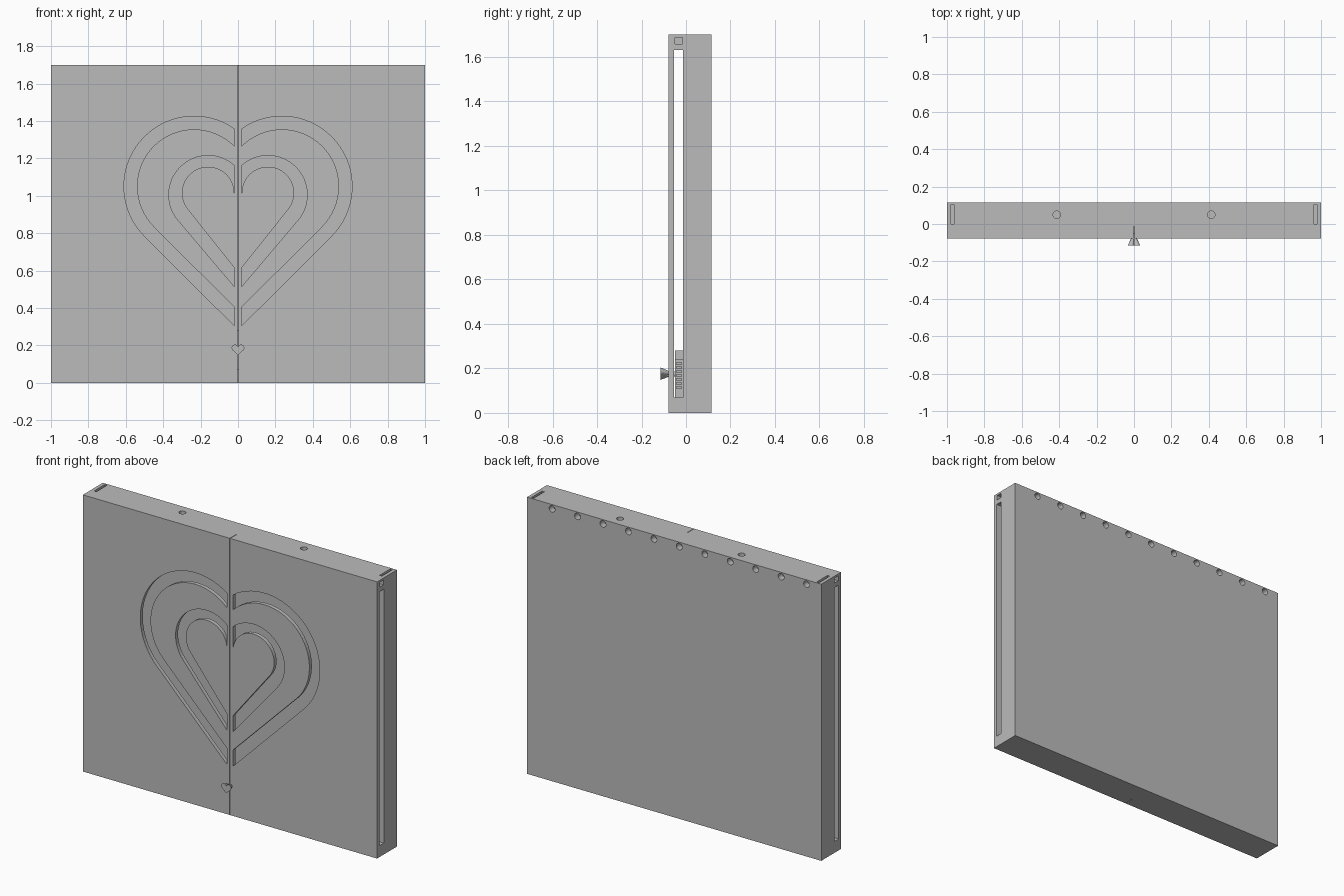
import bpy, bmesh, math
from mathutils import Vector

if "Cube" in bpy.data.objects:
    bpy.data.objects.remove(bpy.data.objects["Cube"])

grey = bpy.data.materials.new("plain grey")
grey.diffuse_color = (0.5, 0.5, 0.5, 1)
grey.use_nodes = True
grey.node_tree.nodes["Principled BSDF"].inputs["Base Color"].default_value = grey.diffuse_color
FRONT, BACK, TOP = -0.078, 0.115, 1.70


def finish(name, bm):
    bmesh.ops.recalc_face_normals(bm, faces=bm.faces)
    me = bpy.data.meshes.new(name)
    bm.to_mesh(me)
    bm.free()
    me.materials.append(grey)
    ob = bpy.data.objects.new(name, me)
    bpy.context.collection.objects.link(ob)
    return ob


def box(name, x0, x1, y0, y1, z0, z1):
    bm = bmesh.new()
    bmesh.ops.create_cube(bm, size=1)
    for v in bm.verts:
        v.co = ((x0 + x1) / 2 + v.co.x * (x1 - x0),
                (y0 + y1) / 2 + v.co.y * (y1 - y0),
                (z0 + z1) / 2 + v.co.z * (z1 - z0))
    return finish(name, bm)


def prism(name, pts, y0, y1, back_scale=1.0, centre=(0, 0)):
    """Extrude an x-z outline along y, optionally tapering towards y1."""
    bm = bmesh.new()
    cx, cz = centre
    a = [bm.verts.new((x, y0, z)) for x, z in pts]
    b = [bm.verts.new((cx + (x - cx) * back_scale, y1, cz + (z - cz) * back_scale))
         for x, z in pts]
    bm.faces.new(a)
    bm.faces.new(b[::-1])
    n = len(pts)
    for i in range(n):
        bm.faces.new((a[i], a[(i + 1) % n], b[(i + 1) % n], b[i]))
    return finish(name, bm)


def circle(cx, cz, r, n=24):
    return [(cx + r * math.cos(2 * math.pi * i / n), cz + r * math.sin(2 * math.pi * i / n))
            for i in range(n)]


def half_heart(cx, cz, r, edge, bottom, n=32):
    """Right half of a heart: bottom point, tangent line, round lobe to the inner edge."""
    d = Vector((edge - cx, bottom - cz))
    start = math.atan2(d.y, d.x) + math.acos(r / d.length)
    end = math.acos(max(-1, min(1, (edge - cx) / r)))
    arc = [start + (end - start) * i / n for i in range(n + 1)]
    return [(edge, bottom)] + [(cx + r * math.cos(t), cz + r * math.sin(t)) for t in arc]


def cut(target, cutter):
    mod = target.modifiers.new("cut", 'BOOLEAN')
    mod.operation, mod.solver, mod.object = 'DIFFERENCE', 'EXACT', cutter
    bpy.context.view_layer.objects.active = target
    bpy.ops.object.modifier_apply(modifier=mod.name)
    bpy.data.objects.remove(cutter)


# Case with a gap running from side to side behind the front panel
case = box("case", -1, 1, FRONT, BACK, 0, TOP)
cut(case, box("cutter", -1.1, 1.1, -0.054, -0.013, 0.07, 1.63))

# Heart bands cut through the front panel, one half on each side
bands = [((0.235, 1.05, 0.375, 0.02, 0.305), (0.235, 1.05, 0.305, 0.02, 0.404)),
         ((0.16, 1.005, 0.21, 0.02, 0.515), (0.16, 1.015, 0.14, 0.02, 0.615))]
for outer, inner in bands:
    ring = half_heart(*outer) + half_heart(*inner)[::-1]
    for s in (1, -1):
        cut(case, prism("cutter", [(s * x, z) for x, z in ring], -0.2, -0.03))

# Hairline seam between the two door halves
cut(case, box("cutter", -0.0015, 0.0015, -0.2, -0.0125, -0.1, 1.8))

# Row of round holes along the top of the back
for i in range(11):
    cut(case, prism("cutter", circle(0.83 - 0.173 * i, 1.673, 0.02), 0.075, 0.2))

for s in (1, -1):
    # Round hole in the top
    hole = prism("cutter", circle(0, 0, 0.02), -0.06, 0.06)
    for v in hole.data.vertices:
        x, y, z = v.co
        v.co = (s * 0.413 + x, 0.05 + z, TOP + y)
    hole.data.flip_normals()
    cut(case, hole)
    # Narrow slot in the top near the end
    xs = sorted((s * 0.962, s * 0.978))
    cut(case, box("cutter", *xs, 0.0, 0.105, 1.62, 1.8))
    # Small socket at the top of each side
    xs = sorted((s * 0.96, s * 1.1))
    cut(case, box("cutter", *xs, -0.05, -0.015, 1.658, 1.688))

# Latch mechanism inside the gap
box("latch_body", -0.12, 0.12, -0.050, -0.014, 0.07, 0.24)
box("latch_bolt", -0.03, 0.03, -0.050, -0.014, 0.24, 0.28)
for i in range(7):
    z = 0.11 + 0.018 * i
    for s in (1, -1):
        xs = sorted((s * 0.12, s * 0.132))
        box("latch_rib", *xs, -0.046, -0.018, z, z + 0.009)

# Heart knob, flaring outwards, with a short stem
half = half_heart(0.0165, 0.187, 0.0175, 0.0, 0.148, 10)
outline = half + [(-x, z) for x, z in half[::-1] if x > 1e-5]
prism("heart_knob", outline, -0.115, FRONT + 0.001, 0.45, (0, 0.175))
prism("knob_stem", circle(0, 0.175, 0.012, 16), FRONT - 0.01, -0.04)
